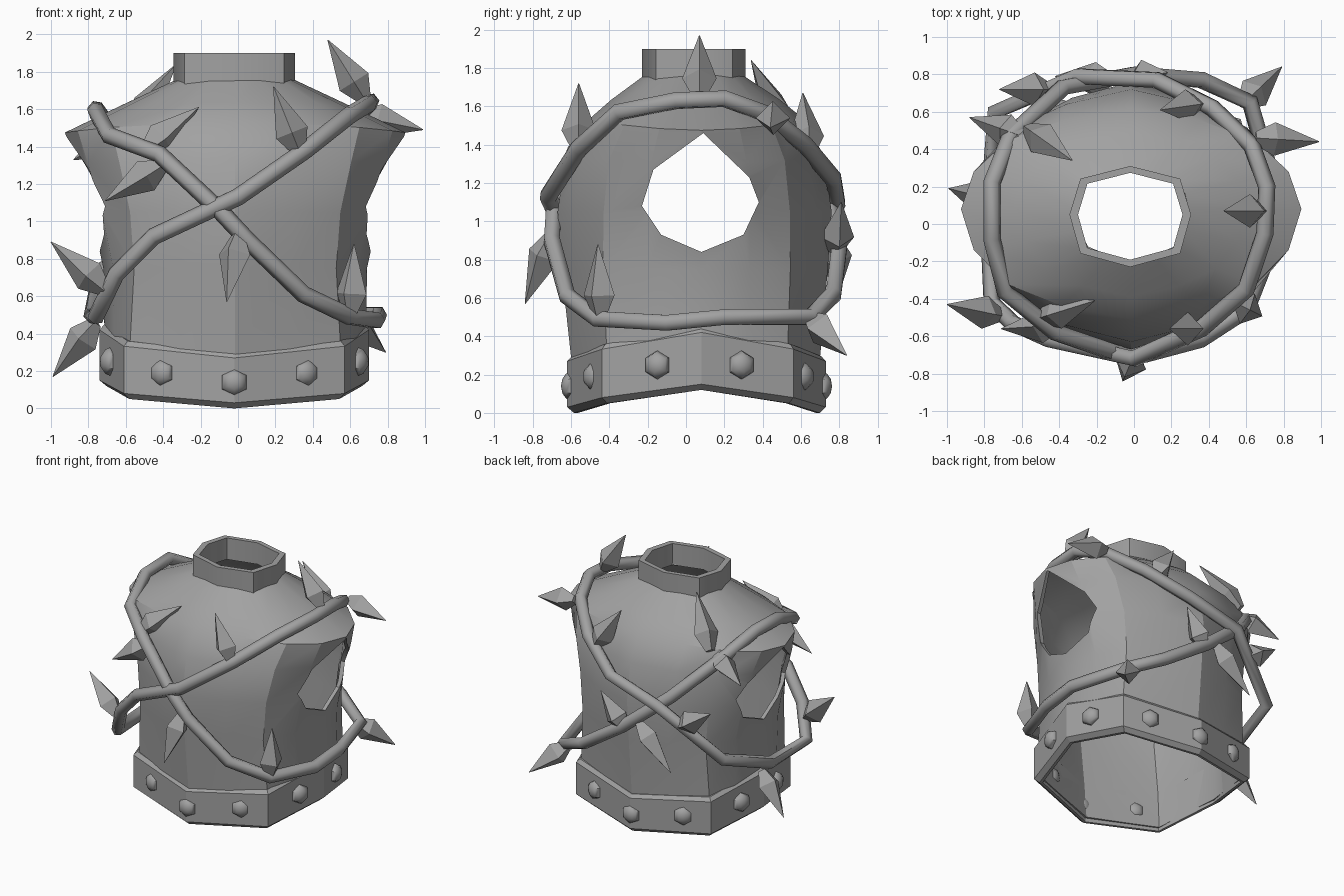
import bpy, bmesh
from math import sin, cos, pi
from mathutils import Vector

if "Cube" in bpy.data.objects:
    bpy.data.objects.remove(bpy.data.objects["Cube"])

grey = bpy.data.materials.new("plain grey")
grey.use_nodes = True
GREY = (0.36, 0.36, 0.36, 1)
grey.diffuse_color = GREY
grey.node_tree.nodes["Principled BSDF"].inputs["Base Color"].default_value = GREY


def add_object(name, bm, smooth=None):
    mesh = bpy.data.meshes.new(name)
    bm.to_mesh(mesh)
    bm.free()
    mesh.materials.append(grey)
    ob = bpy.data.objects.new(name, mesh)
    bpy.context.collection.objects.link(ob)
    if smooth:
        smooth_object(ob, smooth)
    return ob


def activate(ob):
    bpy.ops.object.select_all(action='DESELECT')
    ob.select_set(True)
    bpy.context.view_layer.objects.active = ob


def smooth_object(ob, angle):
    activate(ob)
    bpy.ops.object.shade_smooth_by_angle(angle=angle)


# One quarter of the cross-section, from side to front: boxy and round
BOXY = [(1, 0), (0.925, 0.4), (0.82, 0.74), (0.42, 0.875), (0, 1)]
ROUND = [(1, 0), (0.925, 0.37), (0.73, 0.68), (0.41, 0.875), (0, 1)]


def section(cx, cy, rx, front, back, z_side, z_end, step=1, roundness=0):
    """Closed ring; step=2 gives the eight-sided version."""
    q = [Vector(a).lerp(Vector(b), roundness) for a, b in zip(BOXY, ROUND)][::step]
    half = [(x, y) for x, y in q] + [(-x, y) for x, y in reversed(q[:-1])]
    ring = half + [(-x, -y) for x, y in half[1:-1]]
    pts = []
    for x, y in ring:
        depth = (back - cy) if y > 0 else (cy - front)
        z = z_side + (z_end - z_side) * abs(y) ** 1.8
        pts.append(Vector((cx + x * rx, cy + y * depth, z)))
    return pts


def loft(rings, closed=False):
    bm = bmesh.new()
    rows = [[bm.verts.new(p) for p in ring] for ring in rings]
    n = len(rows[0])
    pairs = list(zip(rows, rows[1:]))
    if closed:
        pairs.append((rows[-1], rows[0]))
    for a, b in pairs:
        for i in range(n):
            j = (i + 1) % n
            bm.faces.new((a[i], a[j], b[j], b[i]))
    return bm


# Torso shell: half width, front, back, side height, centre height, roundness
BODY = [(0.69, -0.58, 0.69, 0.14, 0.03, 0), (0.70, -0.60, 0.70, 0.45, 0.29, 0.2),
        (0.705, -0.65, 0.74, 0.75, 0.75, 0.6), (0.77, -0.67, 0.76, 1.05, 1.05, 1),
        (0.85, -0.63, 0.72, 1.30, 1.34, 1), (0.91, -0.51, 0.62, 1.475, 1.53, 1),
        (0.62, -0.39, 0.49, 1.615, 1.635, 1), (0.31, -0.22, 0.30, 1.76, 1.76, 0.5)]
body = add_object("torso", loft(
    [section(-0.015, 0.08, rx, f, b, zs, ze, 1, r) for rx, f, b, zs, ze, r in BODY]))

# Arm openings cut straight through the shell
HOLE = [(0.09, 1.46), (0.33, 1.23), (0.38, 1.10), (0.30, 0.93),
        (0.08, 0.84), (-0.13, 0.93), (-0.23, 1.08), (-0.17, 1.27)]
bm = loft([[Vector((x, y, z)) for y, z in HOLE] for x in (-1.5, 1.5)])
bmesh.ops.holes_fill(bm, edges=bm.edges, sides=0)
bmesh.ops.recalc_face_normals(bm, faces=bm.faces)
cutter = add_object("arm_hole_cutter", bm)
cutter.hide_render = True
shell = body.modifiers.new("Shell", 'SOLIDIFY')
shell.thickness = 0.03
shell.offset = -1
cut = body.modifiers.new("Arm holes", 'BOOLEAN')
cut.object = cutter
cut.solver = 'EXACT'
activate(body)
for mod in ("Shell", "Arm holes"):
    bpy.ops.object.modifier_apply(modifier=mod)
bpy.data.objects.remove(cutter)
smooth_object(body, 0.48)

# Collar: scale, height
COLLAR = [(1, 1.73), (1, 1.90), (0.86, 1.90), (0.86, 1.73)]
add_object("collar", loft(
    [section(-0.02, 0.05, 0.325 * s, 0.05 - 0.28 * s, 0.05 + 0.26 * s, z, z, 2)
     for s, z in COLLAR], True), 0.9)

# Belt: scale, side height, centre height
BELT = [(0.95, 0.12, 0.0), (1, 0.15, 0.03), (1, 0.42, 0.27),
        (0.965, 0.45, 0.295), (0.93, 0.45, 0.295), (0.92, 0.12, 0.0)]
add_object("belt", loft(
    [section(-0.02, 0.08, 0.72 * s, 0.08 - 0.70 * s, 0.08 + 0.65 * s, zs, ze, 2)
     for s, zs, ze in BELT], True))

# Belt studs, mirrored left to right
STUDS = [(0, -0.6, 0.14), (0.385, -0.48, 0.19), (0.665, -0.15, 0.25),
         (0.665, 0.29, 0.25), (0.385, 0.61, 0.19), (0, 0.71, 0.14)]
for x, y, z in STUDS:
    for side in ((1, -1) if x else (1,)):
        bm = bmesh.new()
        bmesh.ops.create_uvsphere(bm, u_segments=6, v_segments=6, radius=0.075)
        bmesh.ops.scale(bm, vec=(1, 1, 0.7), verts=bm.verts)
        stud = add_object("belt_stud", bm, 0.9)
        stud.location = (side * x - 0.02, y, z)
        out = Vector((side * x, (y - 0.08) * 1.1, 0))
        stud.rotation_euler = out.to_track_quat('Z', 'Y').to_euler()

# Two tilted vines wound round the torso
VINE_A = [(-0.76, 0.22, 1.6), (-0.76, -0.08, 1.59), (-0.69, -0.36, 1.46),
          (-0.42, -0.58, 1.36), (-0.1, -0.69, 1.06), (0.05, -0.7, 0.9),
          (0.35, -0.62, 0.61), (0.6, -0.46, 0.49), (0.74, -0.1, 0.47),
          (0.75, 0.2, 0.5), (0.62, 0.65, 0.5), (0.36, 0.77, 0.62),
          (0, 0.80, 0.86), (-0.38, 0.73, 1.17), (-0.66, 0.47, 1.46)]
VINE_B = [(0.71, 0.2, 1.64), (0.7, -0.05, 1.63), (0.6, -0.35, 1.57),
          (0.36, -0.56, 1.38), (0, -0.72, 1.13), (-0.45, -0.62, 0.92),
          (-0.65, -0.53, 0.72), (-0.76, -0.42, 0.49), (-0.78, 0.06, 0.5),
          (-0.74, 0.6, 0.72), (-0.3, 0.79, 1.1), (0.12, 0.77, 1.22),
          (0.42, 0.62, 1.4), (0.63, 0.42, 1.56)]
for name, points in (("vine_one", VINE_A), ("vine_two", VINE_B)):
    curve = bpy.data.curves.new(name, 'CURVE')
    curve.dimensions = '3D'
    curve.bevel_depth = 0.047
    curve.bevel_resolution = 1
    spline = curve.splines.new('POLY')
    spline.points.add(len(points) - 1)
    for p, co in zip(spline.points, points):
        p.co = (*co, 1)
    spline.use_cyclic_u = True
    curve.materials.append(grey)
    vine = bpy.data.objects.new(name, curve)
    bpy.context.collection.objects.link(vine)
    activate(vine)
    bpy.ops.object.convert(target='MESH')
    smooth_object(bpy.context.object, 1.1)


# Thorns: four-sided spikes from root to tip
def thorn(root, tip):
    root, tip = Vector(root), Vector(tip)
    length = (tip - root).length
    rings = [[Vector((r * cos(k * pi / 2), r * sin(k * pi / 2), t * length))
              for k in range(4)]
             for r, t in ((0.035, 0), (0.09, 0.3), (0.002, 1))]
    bm = loft(rings)
    bmesh.ops.holes_fill(bm, edges=bm.edges, sides=0)
    ob = add_object("thorn", bm)
    ob.location = root
    ob.rotation_euler = (tip - root).to_track_quat('Z', 'Y').to_euler()


THORNS = [
    ((0.68, 0.07, 1.65), (0.48, 0.07, 1.97)),
    ((0.65, 0.46, 1.56), (0.99, 0.44, 1.49)),
    ((0.33, -0.56, 1.37), (0.19, -0.56, 1.72)),
    ((-0.5, -0.5, 1.37), (-0.21, -0.41, 1.61)),
    ((-0.4, -0.54, 1.3), (-0.71, -0.56, 1.11)),
    ((0, -0.70, 0.93), (-0.06, -0.84, 0.57)),
    ((0.6, -0.45, 0.5), (0.62, -0.46, 0.88)),
    ((-0.71, -0.49, 0.63), (-1, -0.43, 0.89)),
    ((-0.76, 0.13, 0.46), (-0.99, 0.19, 0.17)),
    ((0.58, 0.64, 0.5), (0.79, 0.84, 0.3)),
    ((-0.57, 0.51, 1.5), (-0.33, 0.34, 1.84)),
    ((-0.6, 0.47, 1.46), (-0.88, 0.57, 1.33)),
    ((0.35, 0.64, 1.35), (0.14, 0.61, 1.67)),
    ((0, 0.78, 0.84), (0.18, 0.81, 1.1)),
    ((-0.12, 0.77, 0.92), (-0.42, 0.79, 0.6)),
    ((-0.45, 0.72, 0.95), (-0.72, 0.72, 1.12))]
for root, tip in THORNS:
    thorn(root, tip)
